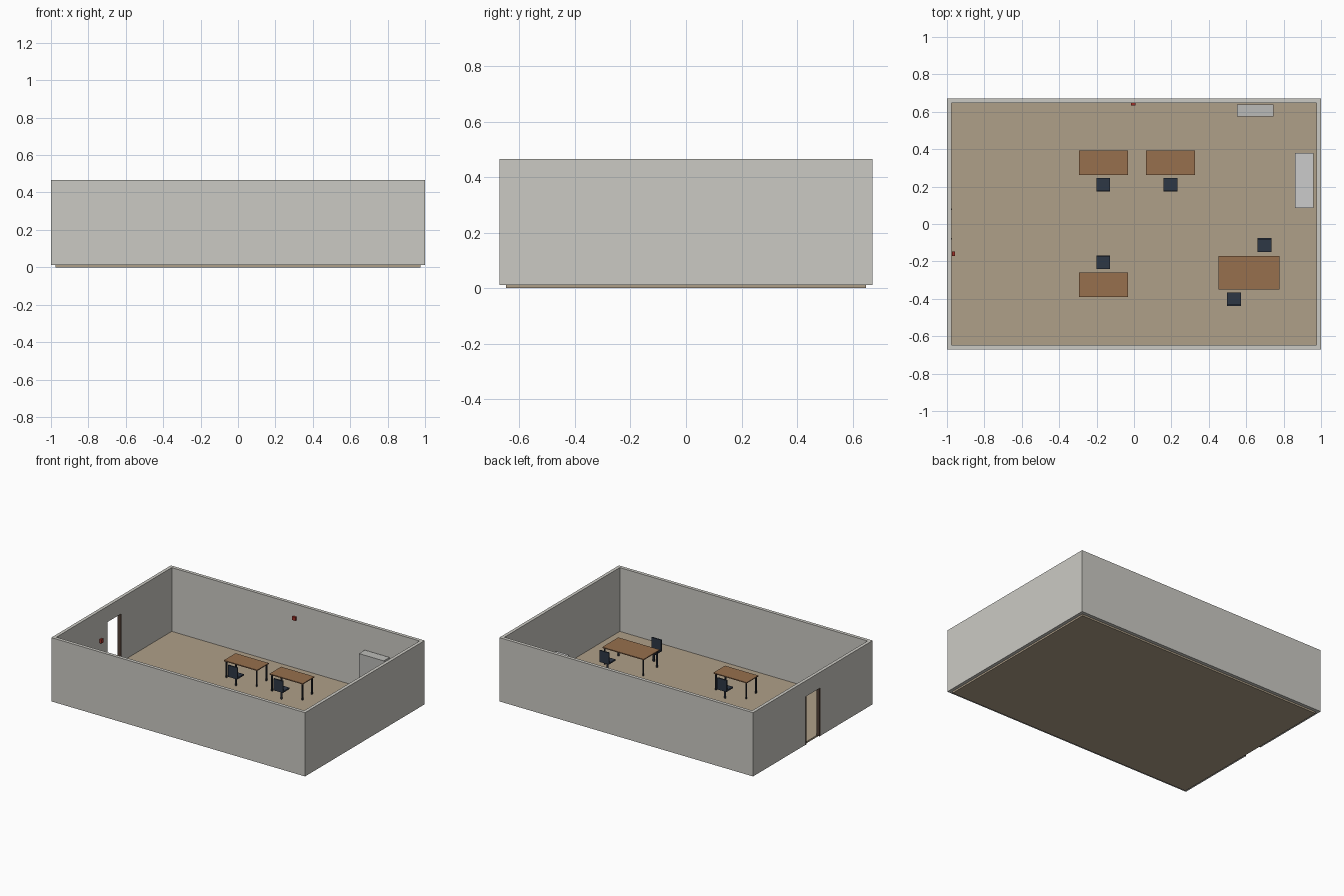
import bpy
from math import pi

if "Cube" in bpy.data.objects:
    bpy.data.objects.remove(bpy.data.objects["Cube"])

FLOOR = 0.0123     # top of the floor slab


def material(name, rgb):
    m = bpy.data.materials.new(name)
    m.diffuse_color = (*rgb, 1)
    m.use_nodes = True
    m.node_tree.nodes["Principled BSDF"].inputs["Base Color"].default_value = m.diffuse_color
    return m


WALL = material("wall_paint", (0.60, 0.59, 0.55))
TAN = material("floor_tan", (0.43, 0.35, 0.25))
WOOD = material("desk_wood", (0.31, 0.16, 0.075))
METAL = material("dark_metal", (0.02, 0.024, 0.035))
FABRIC = material("chair_fabric", (0.027, 0.038, 0.06))
FRAME = material("door_frame_brown", (0.08, 0.05, 0.035))
STEEL = material("cabinet_grey", (0.50, 0.50, 0.48))
WHITE = material("counter_white", (0.66, 0.66, 0.64))
RED = material("safety_red", (0.35, 0.03, 0.02))


def box(name, lo, hi, mat=None):
    bpy.ops.mesh.primitive_cube_add(
        size=1, location=[(a + b) / 2 for a, b in zip(lo, hi)])
    ob = bpy.context.object
    ob.name = name
    ob.scale = [b - a for a, b in zip(lo, hi)]
    bpy.ops.object.transform_apply(location=False, rotation=False, scale=True)
    if mat:
        ob.data.materials.append(mat)
    return ob


def cut(target, cutter):
    mod = target.modifiers.new("cut", 'BOOLEAN')
    mod.operation = 'DIFFERENCE'
    mod.solver = 'EXACT'
    mod.object = cutter
    bpy.context.view_layer.objects.active = target
    bpy.ops.object.modifier_apply(modifier=mod.name)
    bpy.data.objects.remove(cutter)


# Floor slab and open-topped wall shell with a doorway on the left
box("floor", (-0.975, -0.648, 0), (0.975, 0.648, FLOOR), TAN)
walls = box("walls", (-0.9985, -0.672, FLOOR), (0.9985, 0.672, 0.466), WALL)
cut(walls, box("room_cutter", (-0.975, -0.648, -0.1), (0.975, 0.648, 0.6)))
cut(walls, box("door_cutter", (-1.1, -0.082, -0.1), (-0.9, 0.082, 0.354)))

# Door jambs
for side, y in (("front", -0.078), ("back", 0.078)):
    box(side + "_door_jamb", (-1.0, y - 0.004, FLOOR),
        (-0.9735, y + 0.004, 0.354), FRAME)


def desk(name, cx, cy, w, d):
    top, thick, leg, inset = 0.136, 0.0066, 0.0045, 0.0115
    box(name + "_top", (cx - w / 2, cy - d / 2, top - thick),
        (cx + w / 2, cy + d / 2, top), WOOD)
    for i, sx in enumerate((-1, 1)):
        for j, sy in enumerate((-1, 1)):
            x, y = cx + sx * (w / 2 - inset), cy + sy * (d / 2 - inset)
            box(f"{name}_leg_{i * 2 + j + 1}", (x - leg, y - leg, FLOOR),
                (x + leg, y + leg, top - thick), METAL)


def chair(name, cx, cy, back):
    # back is -1 or 1: the y side that carries the backrest
    h = 0.0369
    box(name + "_seat", (cx - h, cy - h, 0.078), (cx + h, cy + h, 0.088), FABRIC)
    y0, y1 = sorted((cy + back * h, cy + back * (h - 0.009)))
    box(name + "_backrest", (cx - h, y0, 0.088), (cx + h, y1, 0.161), FABRIC)
    bpy.ops.mesh.primitive_cylinder_add(
        vertices=16, radius=0.0068, depth=0.078 - FLOOR,
        location=(cx, cy, (0.078 + FLOOR) / 2))
    post = bpy.context.object
    post.name = name + "_post"
    post.data.materials.append(METAL)
    bpy.ops.object.shade_smooth_by_angle(angle=pi / 6)


# Three single desks and one meeting table
desk("left_desk", -0.164, 0.328, 0.262, 0.131)
desk("right_desk", 0.195, 0.328, 0.262, 0.131)
desk("front_desk", -0.164, -0.326, 0.262, 0.131)
desk("meeting_table", 0.615, -0.26, 0.326, 0.18)

# Chairs, backrest away from each desk
chair("left_desk_chair", -0.164, 0.21, -1)
chair("right_desk_chair", 0.195, 0.21, -1)
chair("front_desk_chair", -0.164, -0.205, 1)
chair("table_back_chair", 0.697, -0.113, 1)
chair("table_front_chair", 0.535, -0.402, -1)

# Storage along the walls
box("tall_cabinet", (0.55, 0.575, FLOOR), (0.745, 0.64, 0.29), STEEL)
box("counter", (0.86, 0.085, FLOOR), (0.96, 0.38, 0.155), WHITE)

# Wall-mounted safety boxes
box("call_point", (-0.972, -0.170, 0.242), (-0.957, -0.146, 0.268), RED)
box("alarm_box", (-0.017, 0.633, 0.355), (0.008, 0.646, 0.38), RED)
